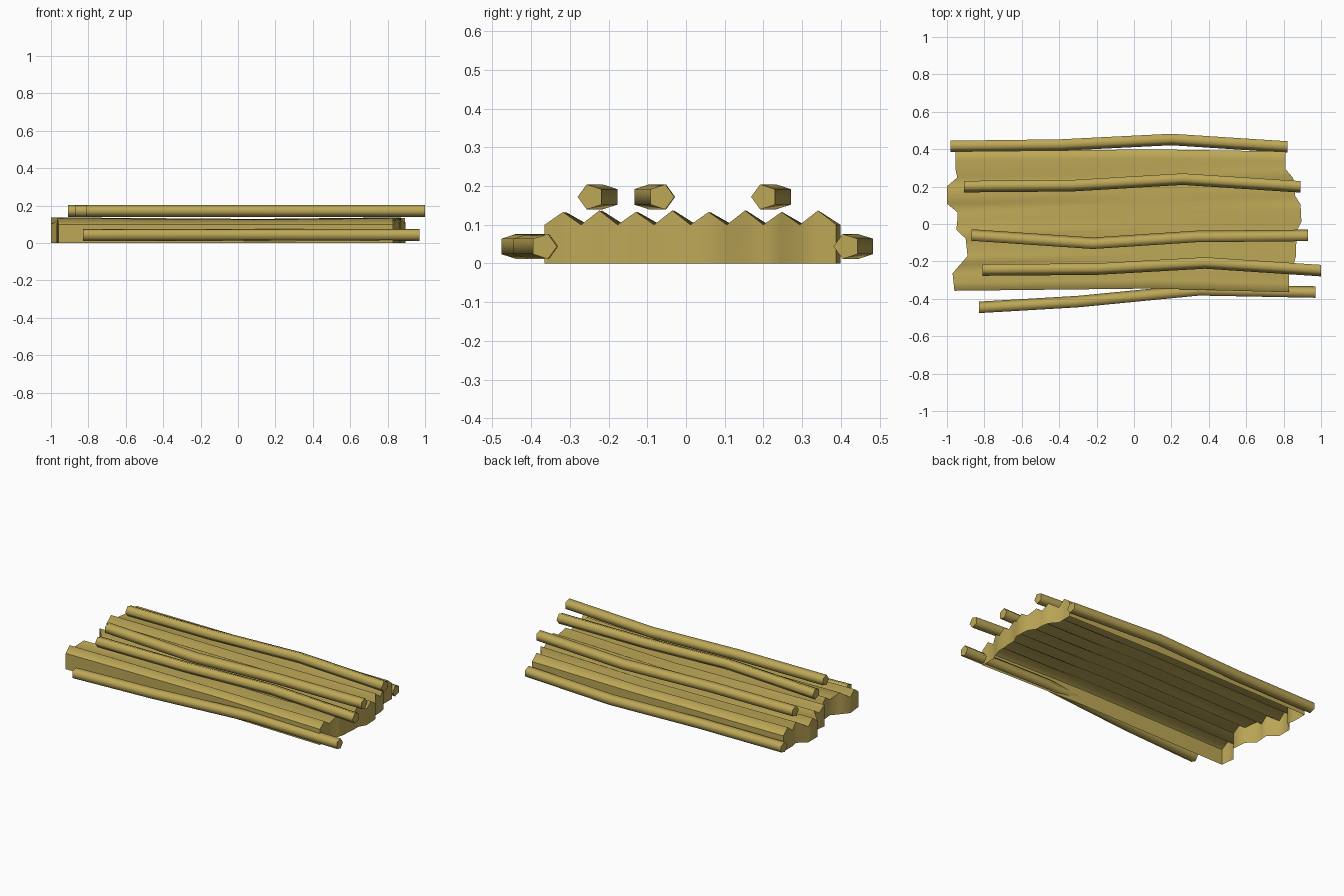
import bpy, bmesh, math
from mathutils import Vector

if "Cube" in bpy.data.objects:
    bpy.data.objects.remove(bpy.data.objects["Cube"])

straw = bpy.data.materials.new("straw_tan")
straw.diffuse_color = (0.51, 0.39, 0.095, 1)
straw.use_nodes = True
straw.node_tree.nodes["Principled BSDF"].inputs["Base Color"].default_value = straw.diffuse_color


def finish(name, bm, angle):
    me = bpy.data.meshes.new(name)
    bm.to_mesh(me)
    bm.free()
    me.materials.append(straw)
    ob = bpy.data.objects.new(name, me)
    bpy.context.collection.objects.link(ob)
    bpy.ops.object.select_all(action='DESELECT')
    ob.select_set(True)
    bpy.context.view_layer.objects.active = ob
    bpy.ops.object.shade_smooth_by_angle(angle=math.radians(angle))
    return ob


# Bent five-sided stalk along x; point is the side its corner faces
def stalk(name, path, z, point):
    bm = bmesh.new()
    rings = []
    for x, y in path:
        ring = []
        for i in range(5):
            a = math.tau * i / 5
            ring.append(bm.verts.new((x, y + point * 0.034 * math.cos(a),
                                      z + 0.034 * math.sin(a))))
        rings.append(ring)
    for a, b in zip(rings, rings[1:]):
        for i in range(5):
            k = (i + 1) % 5
            bm.faces.new((a[i], a[k], b[k], b[i]))
    bm.faces.new(rings[0])
    bm.faces.new(rings[-1])
    bmesh.ops.recalc_face_normals(bm, faces=bm.faces)
    finish(name, bm, 75)


low, high = 0.044, 0.172
stalk("back_ground_stalk", [(-0.98, 0.418), (-0.4, 0.425), (0.2, 0.455), (0.82, 0.415)], low, -1)
stalk("front_ground_stalk", [(-0.83, -0.449), (-0.3, -0.418), (0.35, -0.355), (0.97, -0.367)], low, 1)
stalk("back_top_stalk", [(-0.91, 0.203), (-0.33, 0.208), (0.26, 0.243), (0.89, 0.202)], high, -1)
stalk("middle_top_stalk", [(-0.87, -0.062), (-0.22, -0.106), (0.33, -0.07), (0.93, -0.064)], high, 1)
stalk("front_top_stalk", [(-0.81, -0.243), (-0.2, -0.238), (0.38, -0.205), (1.0, -0.246)], high, -1)

# Ridged bed: eight ridges, uneven ends, open underneath
left_x = [-.96, -.965, -.97, -.93, -.89, -.895, -.90, -.95, -.945, -.943,
          -1, -1, -1, -.945, -.955, -.955, -.955]
right_x = [.83, .83, .83, .85, .865, .865, .87, .87, .895, .893,
           .89, .86, .86, .85, .81, .81, .81]
mid_x = [0.1] * 17
sections = [(left_x, -0.357, 0.388, 0), (mid_x, -0.345, 0.399, -0.008), (right_x, -0.365, 0.388, 0)]
grid = []
for xs, y0, y1, dip in sections:
    row = []
    for j in range(17):
        z = (0.133 if j % 4 == 1 else 0.137) + dip if j % 2 else 0.1
        row.append(Vector((xs[j], y0 + (y1 - y0) * j / 16, z)))
    grid.append(row)

bm = bmesh.new()
top = [[bm.verts.new(p) for p in row] for row in grid]
for a, b in zip(top, top[1:]):
    for j in range(16):
        bm.faces.new((a[j], b[j], b[j + 1], a[j + 1]))


# Walls down to the ground, split from the top so the rim stays crisp
def wall(points):
    up = [bm.verts.new(p) for p in points]
    down = [bm.verts.new((p.x, p.y, 0)) for p in points]
    for i in range(len(points) - 1):
        bm.faces.new((down[i], down[i + 1], up[i + 1], up[i]))


wall(grid[0][::-1])
wall(grid[2])
wall([row[0] for row in grid])
wall([row[16] for row in grid][::-1])
finish("ridged_straw_bed", bm, 80)
